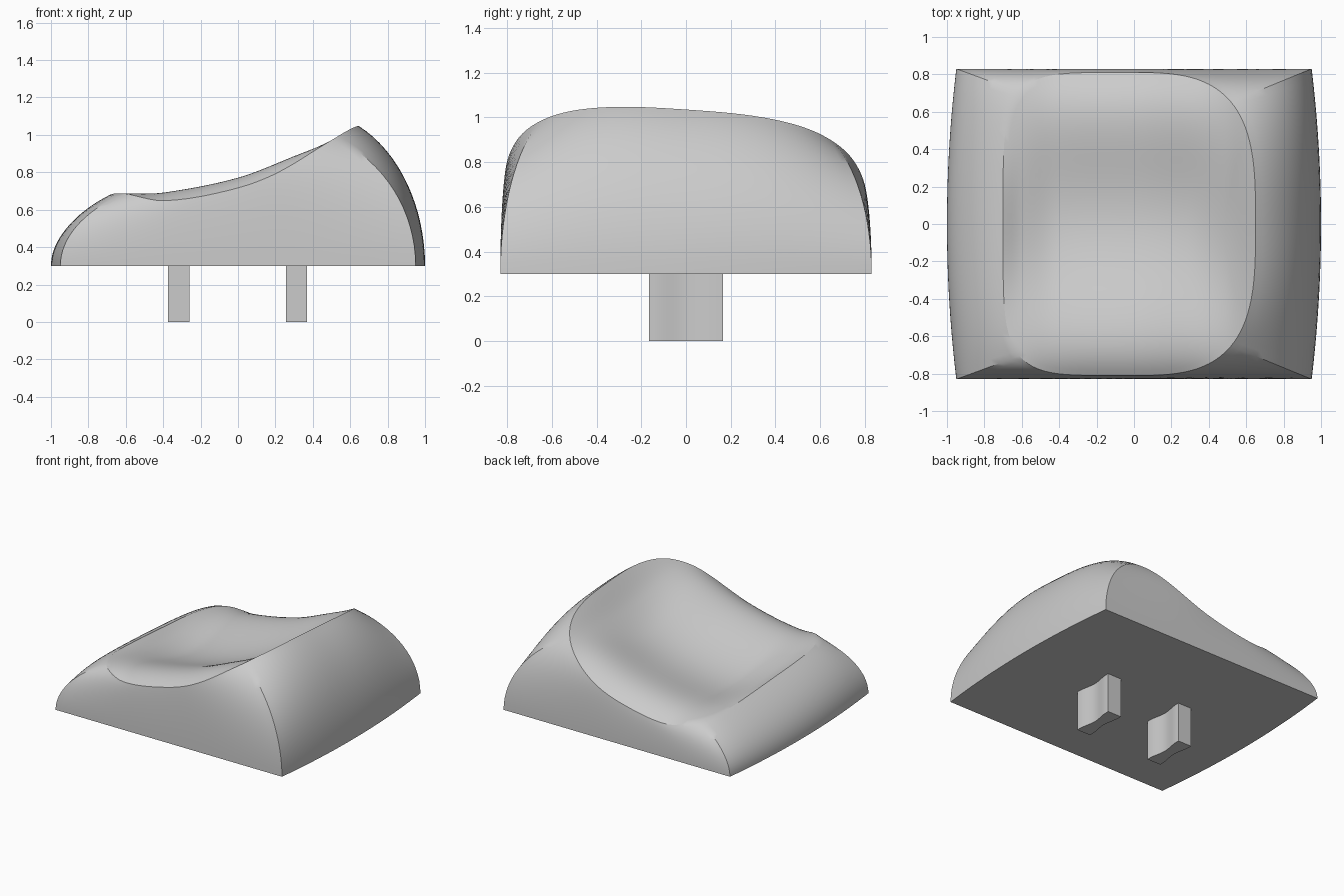
import bpy, bmesh, math

cube = bpy.data.objects.get("Cube")
if cube:
    bpy.data.objects.remove(cube, do_unlink=True)

grey = bpy.data.materials.new("light grey plastic")
grey.use_nodes = True
COLOUR = (0.6, 0.6, 0.6, 1)
grey.diffuse_color = COLOUR
grey.node_tree.nodes["Principled BSDF"].inputs["Base Color"].default_value = COLOUR

BASE_Z = 0.3
SIDE = 32          # segments along each side of the cap
WALL, DISH = 16, 28  # rings up the wall and across the dish

# Centre line of the dish and height of its side ridges, along x
FLOOR = [(-0.7, 0.645), (-0.6, 0.6), (-0.4, 0.56), (0, 0.63), (0.3, 0.745),
         (0.5, 0.88), (0.65, 1.035)]
RIDGE = [(-0.7, 0), (-0.6, 0.045), (-0.4, 0.09), (0, 0.1), (0.3, 0.1),
         (0.5, 0.05), (0.65, 0)]


def smooth_curve(pts, x):
    """Cubic interpolation through the points."""
    x = max(pts[0][0], min(pts[-1][0], x))
    i = max(k for k in range(len(pts) - 1) if pts[k][0] <= x)

    def slope(k):
        a, b = pts[max(k - 1, 0)], pts[min(k + 1, len(pts) - 1)]
        return (b[1] - a[1]) / (b[0] - a[0])

    (x0, z0), (x1, z1) = pts[i], pts[i + 1]
    h = x1 - x0
    t = (x - x0) / h
    return (z0 * (1 + 2 * t) * (1 - t) ** 2 + z1 * t * t * (3 - 2 * t)
            + h * (slope(i) * t * (1 - t) ** 2 + slope(i + 1) * t * t * (t - 1)))


def top_height(x, y):
    q = (y / 0.6) ** 2
    return smooth_curve(FLOOR, x) + smooth_curve(RIDGE, x) * (2 * q - q * q) - 0.067 * y


def square_loop():
    steps = [-1 + 2 * i / SIDE for i in range(SIDE)]
    return ([(t, -1) for t in steps] + [(1, t) for t in steps]
            + [(-t, 1) for t in steps] + [(-1, -t) for t in steps])


def base_point(a, b):
    return a * (0.95 + 0.05 * (1 - b * b)), 0.83 * b


def rim_point(a, b):
    n = 3.2 if a > 0 else 5
    k = (abs(a) ** n + abs(b) ** n) ** (-1 / n)
    return -0.025 + 0.675 * a * k, 0.81 * b * k


def finish(bm, name, angle):
    bmesh.ops.recalc_face_normals(bm, faces=bm.faces)
    mesh = bpy.data.meshes.new(name)
    bm.to_mesh(mesh)
    bm.free()
    mesh.materials.append(grey)
    obj = bpy.data.objects.new(name, mesh)
    bpy.context.collection.objects.link(obj)
    bpy.ops.object.select_all(action='DESELECT')
    obj.select_set(True)
    bpy.context.view_layer.objects.active = obj
    bpy.ops.object.shade_smooth_by_angle(angle=math.radians(angle))
    return obj


# Cap: bulging walls up to the rim, then the saddle-shaped dish
bm = bmesh.new()
loop = square_loop()
rings = []
for j in range(WALL + 1):
    ring = []
    for a, b in loop:
        (bx, by), (cx, cy) = base_point(a, b), rim_point(a, b)
        arc = math.radians(58 + 7 * a)
        u = (1 - math.cos(arc * j / WALL)) / (1 - math.cos(arc))
        v = math.sin(arc * j / WALL) / math.sin(arc)
        z = BASE_Z + (top_height(cx, cy) - BASE_Z) * v
        ring.append(bm.verts.new((bx + (cx - bx) * u, by + (cy - by) * u, z)))
    rings.append(ring)
for j in range(1, DISH):
    s = 1 - j / DISH
    ring = []
    for a, b in loop:
        cx, cy = rim_point(a, b)
        x, y = -0.025 + s * (cx + 0.025), s * cy
        ring.append(bm.verts.new((x, y, top_height(x, y))))
    rings.append(ring)
count = len(loop)
for low, high in zip(rings, rings[1:]):
    for i in range(count):
        k = (i + 1) % count
        bm.faces.new((low[i], low[k], high[k], high[i]))
centre = bm.verts.new((-0.025, 0, top_height(-0.025, 0)))
for i in range(count):
    bm.faces.new((rings[-1][i], rings[-1][(i + 1) % count], centre))
bm.faces.new(rings[0][::-1])
finish(bm, "cap", 28)

# Two mounting prongs with a narrowed waist
for name, px in (("left_prong", 0.313), ("right_prong", -0.317)):
    bm = bmesh.new()
    ys = [-0.165 + 0.33 * i / 16 for i in range(17)]
    half = [0.038 + 0.019 * (1 - math.cos(math.pi * min(1, abs(y) / 0.145))) / 2 for y in ys]
    outline = ([(px + h, y) for h, y in zip(half, ys)]
               + [(px - h, y) for h, y in zip(half, ys)][::-1])
    face = bm.faces.new([bm.verts.new((x, y, 0)) for x, y in outline])
    top = bmesh.ops.extrude_face_region(bm, geom=[face])["geom"]
    bmesh.ops.translate(bm, vec=(0, 0, BASE_Z + 0.01),
                        verts=[g for g in top if isinstance(g, bmesh.types.BMVert)])
    finish(bm, name, 30)
